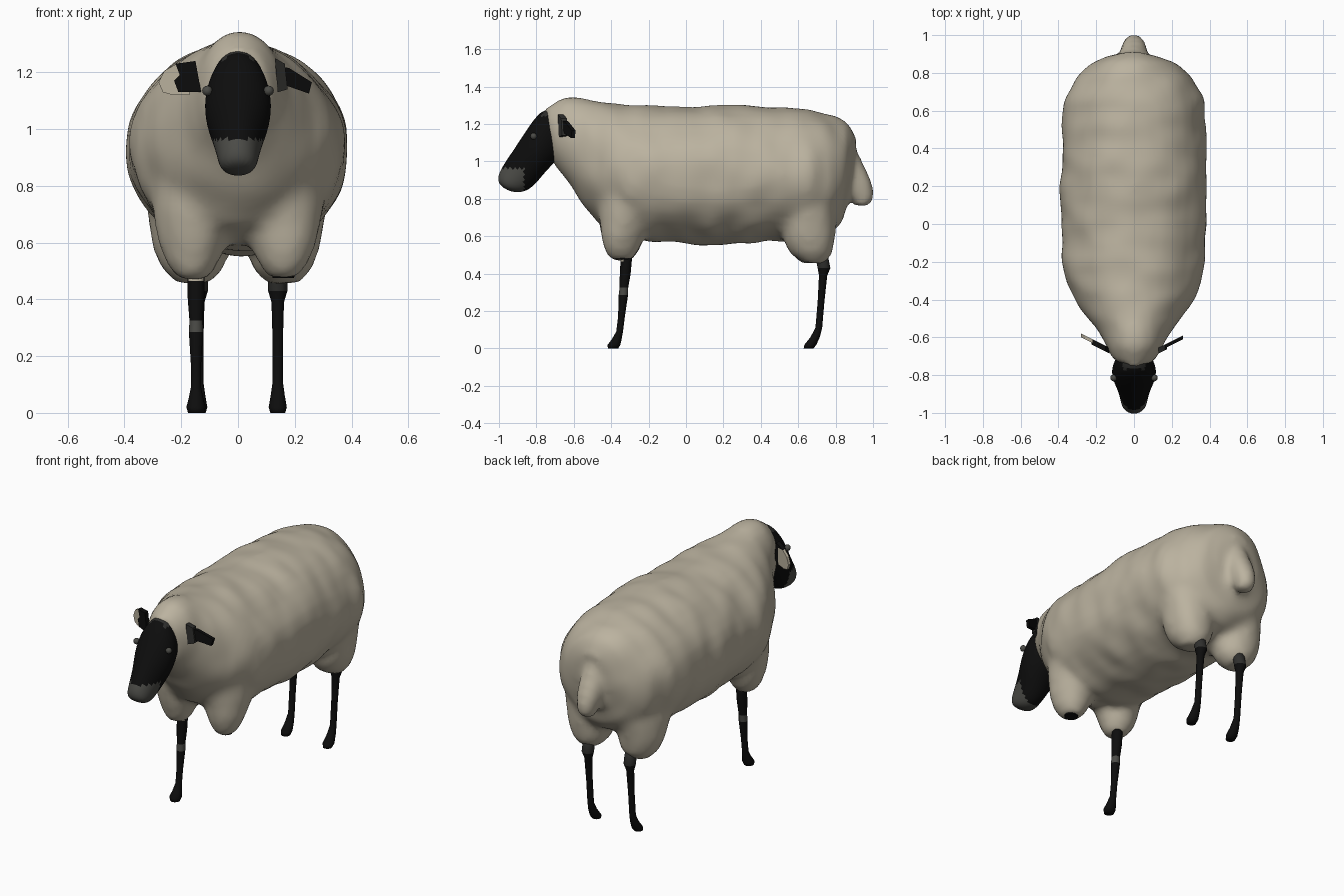
import bpy, bmesh, math
from mathutils import Vector, noise

if "Cube" in bpy.data.objects:
    bpy.data.objects.remove(bpy.data.objects["Cube"])


def material(name, rgb):
    m = bpy.data.materials.new(name)
    m.use_nodes = True
    m.diffuse_color = (*rgb, 1)
    bsdf = m.node_tree.nodes["Principled BSDF"]
    bsdf.inputs["Base Color"].default_value = (*rgb, 1)
    bsdf.inputs["Roughness"].default_value = 0.9
    return m


WOOL, BLACK, GREY, DARK = range(4)
MATS = [material("wool cream", (0.50, 0.45, 0.35)),
        material("black", (0.004, 0.004, 0.004)),
        material("muzzle grey", (0.07, 0.07, 0.062)),
        material("dark grey", (0.028, 0.028, 0.026))]


def finish(bm, name, smooth=True):
    bmesh.ops.recalc_face_normals(bm, faces=bm.faces)
    mesh = bpy.data.meshes.new(name)
    bm.to_mesh(mesh)
    bm.free()
    for m in MATS:
        mesh.materials.append(m)
    for p in mesh.polygons:
        p.use_smooth = smooth
    obj = bpy.data.objects.new(name, mesh)
    bpy.context.collection.objects.link(obj)
    return obj


def skin_rings(bm, rings, mats):
    """Bridge successive rings of points and cap both ends."""
    rows = [[bm.verts.new(p) for p in ring] for ring in rings]
    n = len(rows[0])
    for a, b, m in zip(rows, rows[1:], mats):
        for i in range(n):
            j = (i + 1) % n
            bm.faces.new((a[i], a[j], b[j], b[i])).material_index = m
    bm.faces.new(rows[0]).material_index = mats[0]
    bm.faces.new(rows[-1]).material_index = mats[-1]


def loft(bm, sections, n=24, mat=WOOL):
    """Elliptical sections: top y, top z, bottom y, bottom z, half width."""
    rings = []
    for ty, tz, by, bz, w in sections:
        ring = []
        for i in range(n):
            a = math.tau * i / n
            t = (1 + math.cos(a)) / 2
            ring.append((w * math.sin(a), by + (ty - by) * t, bz + (tz - bz) * t))
        rings.append(ring)
    skin_rings(bm, rings, [mat] * len(rings))


def column(bm, x, points, n=12):
    """Level round sections: y, z, radius, material of the stretch below."""
    rings = [[(x + r * math.cos(math.tau * i / n), y + r * math.sin(math.tau * i / n), z)
              for i in range(n)] for y, z, r, m in points]
    skin_rings(bm, rings, [p[3] for p in points[:-1]])


def bake(obj):
    """Apply the modifiers and return the final mesh."""
    dg = bpy.context.evaluated_depsgraph_get()
    mesh = bpy.data.meshes.new_from_object(obj.evaluated_get(dg))
    obj.modifiers.clear()
    obj.data = mesh
    for p in mesh.polygons:
        p.use_smooth = True
    return mesh


# Fleece: trunk, leg bulges and tail fused into one surface
bm = bmesh.new()
loft(bm, [(-.75, 1.28, -.705, 1.0, .10), (-.65, 1.34, -.65, .92, .145),
          (-.55, 1.325, -.56, .79, .20), (-.42, 1.31, -.46, .66, .29),
          (-.30, 1.30, -.33, .60, .355), (-.10, 1.285, -.20, .58, .378),
          (.20, 1.30, .15, .555, .388), (.45, 1.285, .45, .575, .378),
          (.65, 1.275, .65, .58, .37), (.78, 1.24, .77, .62, .31),
          (.865, 1.20, .83, .68, .22), (.905, 1.12, .865, .78, .13)], 32)
for x in (-.16, .16):
    column(bm, x, [(-.32, .88, .15, 0), (-.33, .72, .14, 0), (-.34, .60, .115, 0),
                   (-.345, .53, .09, 0), (-.345, .475, .055, 0)], 20)
    column(bm, x, [(.63, .88, .17, 0), (.65, .70, .15, 0), (.66, .58, .13, 0),
                   (.67, .51, .105, 0), (.68, .46, .06, 0)], 20)
column(bm, 0, [(.84, 1.10, .05, 0), (.88, .97, .065, 0), (.925, .87, .065, 0),
               (.945, .80, .06, 0), (.94, .755, .04, 0)], 16)
fleece = finish(bm, "fleece")
remesh = fleece.modifiers.new("fuse", "REMESH")
remesh.mode = "VOXEL"
remesh.voxel_size = 0.022
soft = fleece.modifiers.new("soften", "SMOOTH")
soft.factor = 0.5
soft.iterations = 10
mesh = bake(fleece)
normals = [v.normal.copy() for v in mesh.vertices]
for v, nrm in zip(mesh.vertices, normals):
    lump = noise.noise(Vector((v.co.x * 5, v.co.y * 8, v.co.z * 5)))
    v.co += nrm * (0.004 + 0.014 * lump)

# Head with a grey muzzle
bm = bmesh.new()
loft(bm, [(-.66, 1.27, -.60, 1.08, .07), (-.755, 1.29, -.67, 1.02, .095),
          (-.81, 1.235, -.715, .98, .122), (-.87, 1.145, -.765, .925, .117),
          (-.925, 1.06, -.805, .875, .09), (-.98, .98, -.85, .84, .075),
          (-1.01, .92, -.90, .832, .068), (-1.0, .875, -.95, .842, .04)], 16, BLACK)
head = finish(bm, "head")
head.modifiers.new("round", "SUBSURF").levels = 2
for p in bake(head).polygons:
    c = p.center
    if c.y < -.865 and c.z < .965:
        p.material_index = GREY
    elif c.y > -.77 and c.z > 1.24:
        p.material_index = DARK

# Eyes
for side, x in (("right", -.108), ("left", .108)):
    bm = bmesh.new()
    bmesh.ops.create_uvsphere(bm, u_segments=12, v_segments=8, radius=.018)
    bmesh.ops.translate(bm, verts=bm.verts, vec=(x, -.815, 1.135))
    for f in bm.faces:
        f.material_index = GREY
    finish(bm, side + "_eye")


# Ears: thin swept-back plates
def ear_plate(name, outline, mat, shift=0.0, thick=.02):
    bm = bmesh.new()
    face = bm.faces.new([bm.verts.new((x, -.74 + .5 * abs(x) + shift, z)) for x, z in outline])
    out = bmesh.ops.extrude_face_region(bm, geom=[face])
    bmesh.ops.translate(bm, vec=(0, thick, 0),
                        verts=[g for g in out["geom"] if isinstance(g, bmesh.types.BMVert)])
    for f in bm.faces:
        f.material_index = mat
    finish(bm, name, False)


ear_plate("left_ear_base", [(.13, 1.25), (.165, 1.23), (.175, 1.14), (.14, 1.13)], DARK, -.01, .03)
ear_plate("left_ear", [(.15, 1.22), (.18, 1.215), (.26, 1.165), (.25, 1.125), (.15, 1.16)], BLACK)
ear_plate("right_ear_base", [(-.13, 1.13), (-.15, 1.24), (-.22, 1.23), (-.205, 1.19),
                             (-.225, 1.17), (-.21, 1.13)], BLACK, -.01, .03)
ear_plate("right_ear_tip", [(-.17, 1.12), (-.17, 1.22), (-.22, 1.228), (-.26, 1.205),
                            (-.28, 1.165), (-.265, 1.13), (-.23, 1.12)], WOOL)

# Legs: one front leg, two hind legs, and the bare end of the other front stump
bm = bmesh.new()
column(bm, -.148, [(-.32, .50, .03, BLACK), (-.32, .465, .03, BLACK), (-.325, .40, .029, BLACK),
                   (-.332, .325, .023, GREY), (-.335, .285, .025, BLACK), (-.345, .17, .018, BLACK),
                   (-.355, .09, .018, BLACK), (-.37, .05, .026, BLACK), (-.385, .02, .034, BLACK),
                   (-.39, 0, .028, BLACK)])
for f in bm.faces:
    c = f.calc_center_median()
    if c.z > .47 and c.y < -.33:
        f.material_index = WOOL
finish(bm, "right_front_leg")
for side, x in (("right", -.14), ("left", .14)):
    bm = bmesh.new()
    column(bm, x, [(.72, .52, .032, DARK), (.73, .47, .034, DARK), (.738, .43, .034, BLACK),
                   (.733, .39, .022, BLACK), (.722, .25, .018, BLACK), (.71, .11, .018, BLACK),
                   (.69, .06, .025, BLACK), (.665, .02, .032, BLACK), (.655, 0, .026, BLACK)])
    finish(bm, side + "_hind_leg")
bm = bmesh.new()
column(bm, .16, [(-.345, .51, .04, BLACK), (-.345, .475, .038, BLACK)])
finish(bm, "left_front_stump_end", False)
